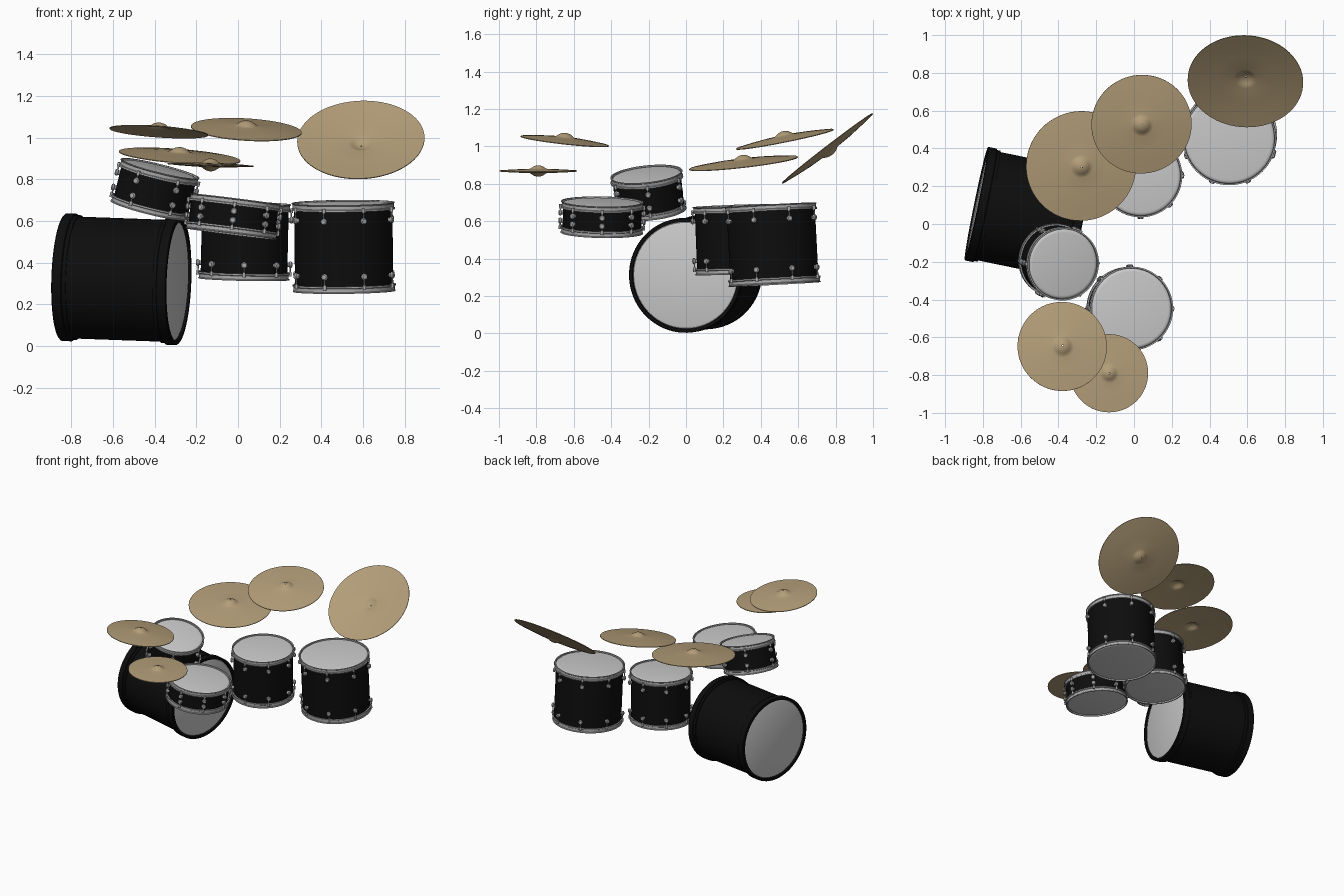
import bpy, bmesh, math
from mathutils import Vector, Matrix

if "Cube" in bpy.data.objects:
    bpy.data.objects.remove(bpy.data.objects["Cube"])

SEG = 72


def material(name, rgb):
    m = bpy.data.materials.new(name)
    m.diffuse_color = (*rgb, 1)
    m.use_nodes = True
    m.node_tree.nodes["Principled BSDF"].inputs["Base Color"].default_value = m.diffuse_color
    return m


BLACK = material("black_lacquer", (0.004, 0.004, 0.004))
BRASS = material("brass", (0.45, 0.34, 0.19))
CHROME = material("chrome", (0.42, 0.42, 0.42))
SKIN = material("drum_skin", (0.56, 0.56, 0.56))


def lathe(bm, profile, mat=Matrix(), seg=SEG, closed=False):
    """Revolve (radius, height) points about local z; radius 0 makes a pole."""
    rings = []
    for r, z in profile:
        n = 1 if r == 0 else seg
        rings.append([bm.verts.new(mat @ Vector((r * math.cos(2 * math.pi * i / seg),
                                                 r * math.sin(2 * math.pi * i / seg), z)))
                      for i in range(n)])
    pairs = list(zip(rings, rings[1:])) + ([(rings[-1], rings[0])] if closed else [])
    for a, b in pairs:
        for i in range(seg):
            j = (i + 1) % seg
            if len(a) == 1:
                bm.faces.new((a[0], b[j], b[i]))
            elif len(b) == 1:
                bm.faces.new((a[i], a[j], b[0]))
            else:
                bm.faces.new((a[i], a[j], b[j], b[i]))


def finish(name, bm, mat, matrix):
    bmesh.ops.recalc_face_normals(bm, faces=bm.faces)
    me = bpy.data.meshes.new(name)
    bm.to_mesh(me)
    bm.free()
    me.materials.append(mat)
    ob = bpy.data.objects.new(name, me)
    ob.matrix_world = matrix
    bpy.context.collection.objects.link(ob)
    bpy.context.view_layer.objects.active = ob
    ob.select_set(True)
    bpy.ops.object.shade_smooth_by_angle(angle=math.radians(40))
    ob.select_set(False)
    return ob


def frame(centre, axis):
    q = Vector((0, 0, 1)).rotation_difference(Vector(axis).normalized())
    return Matrix.Translation(centre) @ q.to_matrix().to_4x4()


def ends(bottom, top):
    a, b = Vector(bottom), Vector(top)
    return frame((a + b) / 2, b - a), (b - a).length / 2


def drum(name, bottom, top, R, lugs, phase, lug_drop):
    M, h = ends(bottom, top)
    # shell
    bm = bmesh.new()
    lathe(bm, [(R, -h + .015), (R, h - .015), (R - .01, h - .015), (R - .01, -h + .015)], closed=True)
    finish(name + "_shell", bm, BLACK, M)
    # heads with a rounded collar
    bm = bmesh.new()
    for s in (1, -1):
        lathe(bm, [(R + .003, s * (h - .022)), (R + .002, s * (h - .012)), (R - .004, s * (h - .006)),
                   (R - .015, s * (h - .004)), (0, s * (h - .004))])
    finish(name + "_heads", bm, SKIN, M)
    # flanged hoops
    bm = bmesh.new()
    for s in (1, -1):
        lathe(bm, [(R + .003, s * (h - .034)), (R + .012, s * (h - .034)), (R + .012, s * (h - .026)),
                   (R + .007, s * (h - .023)), (R + .007, s * (h - .007)), (R + .011, s * (h - .004)),
                   (R + .011, s * h), (R + .003, s * h)], closed=True)
    finish(name + "_hoops", bm, CHROME, M)
    # lugs, tension rods and rod heads
    bm = bmesh.new()
    for k in range(lugs):
        turn = Matrix.Rotation(phase + 2 * math.pi * k / lugs, 4, 'Z')
        for s in (1, -1):
            z = s * (h - lug_drop)
            out = turn @ Matrix.Translation((R - .003, 0, z)) @ Matrix.Rotation(math.pi / 2, 4, 'Y')
            lathe(bm, [(0, 0), (.011, 0), (.011, .01), (.016, .013), (.016, .021), (.011, .026), (0, .027)],
                  out, 14)
            rod = turn @ Matrix.Translation((R + .013, 0, 0))
            z1 = s * (h - .018)
            lathe(bm, [(0, z), (.0035, z), (.0035, z1), (0, z1)], rod, 8)
            z0 = s * (h - .04)
            lathe(bm, [(0, z0), (.008, z0), (.008, z1), (0, z1)], rod, 10)
    finish(name + "_lugs", bm, CHROME, M)


def bass_drum(bottom, top, R):
    M, h = ends(bottom, top)
    # shell
    bm = bmesh.new()
    lathe(bm, [(R - .014, -h + .02), (R - .014, h - .02), (R - .026, h - .02), (R - .026, -h + .02)],
          closed=True)
    finish("bass_drum_shell", bm, BLACK, M)
    # wide hoops with a narrow step behind
    bm = bmesh.new()
    for s in (1, -1):
        lathe(bm, [(R - .02, s * h), (R - .004, s * h), (R, s * (h - .004)), (R, s * (h - .046)),
                   (R - .004, s * (h - .05)), (R - .007, s * (h - .05)), (R - .007, s * (h - .068)),
                   (R - .02, s * (h - .068))], closed=True)
    finish("bass_drum_hoops", bm, BLACK, M)
    # heads
    bm = bmesh.new()
    for s in (1, -1):
        lathe(bm, [(R - .019, s * (h - .022)), (R - .024, s * (h - .012)), (R - .036, s * (h - .008)),
                   (0, s * (h - .008))])
    finish("bass_drum_heads", bm, SKIN, M)


def cymbal(name, centre, R, sx, sy, bow=.018, bell=.024, flip=1):
    """Rim centre, radius and the z slope along x and y."""
    b = .05 if R > .22 else .042
    hole = .004
    upper = [(R, 0), (R * .75, bow * .42), (R * .5, bow * .75), (b + .012, bow * .97), (b, bow + .002),
             (b * .8, bow + bell * .4), (b * .55, bow + bell * .75), (b * .25, bow + bell * .96),
             (hole, bow + bell)]
    lower = [(r, z - .004) for r, z in reversed(upper)]
    bm = bmesh.new()
    lathe(bm, [(r, flip * z) for r, z in upper + lower], closed=True)
    finish(name, bm, BRASS, frame(centre, (-sx, -sy, 1)))


# drums
bass_drum((-.835, .108, .33), (-.285, -.005, .31), .307)
drum("large_floor_tom", (.51, .474, .262), (.505, .452, .688), .236, 8, math.radians(23), .08)
drum("small_floor_tom", (.028, .268, .32), (.036, .254, .683), .208, 8, 0, .075)
drum("rack_tom", (-.424, -.19, .65), (-.374, -.212, .852), .183, 6, 0, .068)
drum("snare_drum", (-.033, -.45, .537), (-.012, -.447, .705), .21, 8, 0, .063)

# cymbals
cymbal("hi_hat_top", (-.132, -.79, .871), .207, -.03, 0, .008, .02)
cymbal("hi_hat_bottom", (-.132, -.79, .866), .207, -.03, 0, .008, .02, -1)
cymbal("left_crash_cymbal", (-.38, -.648, 1.03), .237, -.07, -.11)
cymbal("ride_cymbal", (-.28, .307, .912), .292, -.08, .115)
cymbal("right_crash_cymbal", (.04, .528, 1.04), .266, -.06, .2)
cymbal("tilted_cymbal", (.59, .757, .987), .306, .05, .77, .022, .018, -1)
